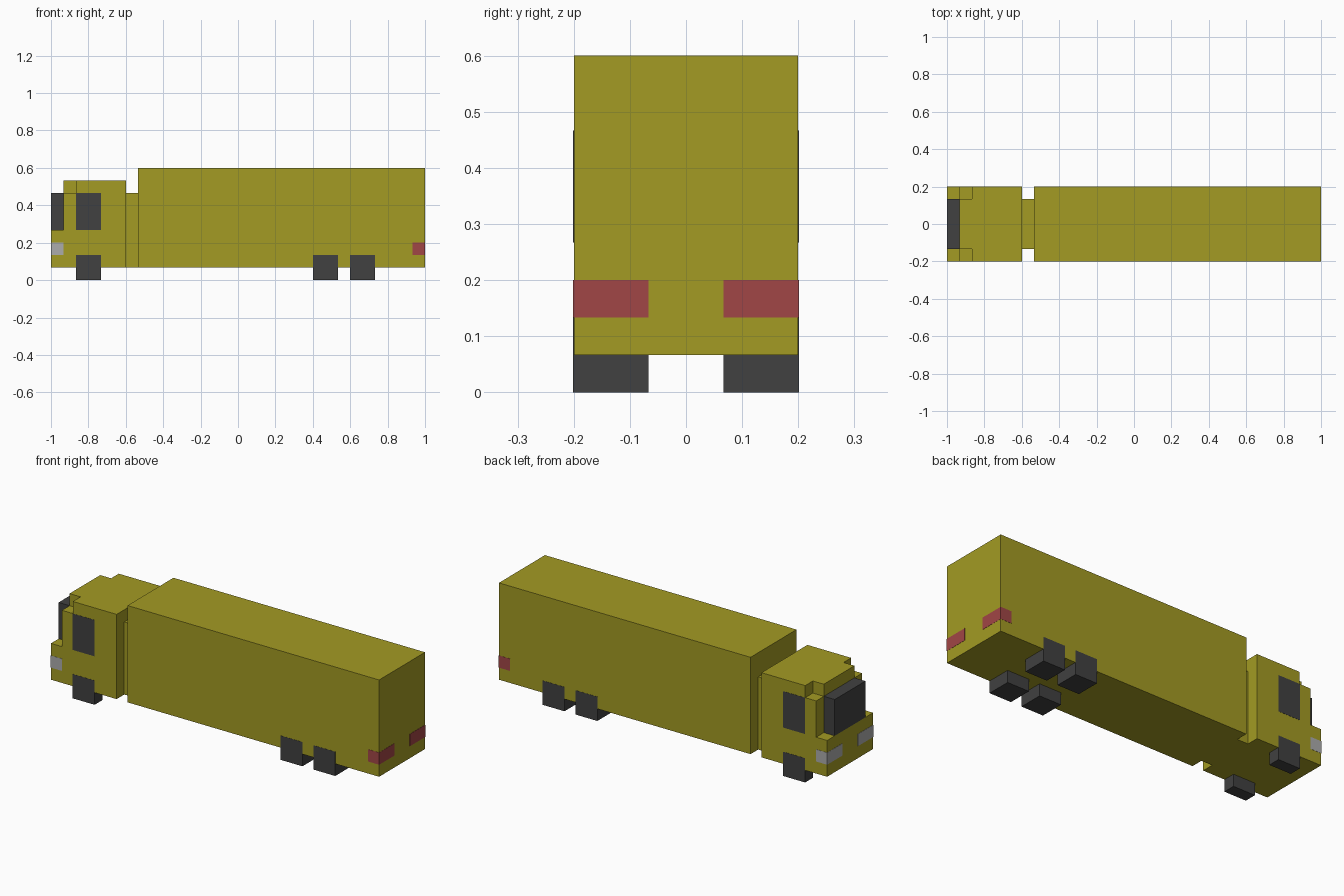
import bpy

if "Cube" in bpy.data.objects:
    bpy.data.objects.remove(bpy.data.objects["Cube"])

U = 1 / 15      # block size: the truck is 30 x 6 x 9 blocks
POKE = 0.001    # how far inlaid details stand proud of the body


def material(name, rgb):
    m = bpy.data.materials.new(name)
    m.diffuse_color = (*[(c / 255 / 12.92 if c < 11 else ((c / 255 + 0.055) / 1.055) ** 2.4)
                         for c in rgb], 1)
    m.use_nodes = True
    m.node_tree.nodes["Principled BSDF"].inputs["Base Color"].default_value = m.diffuse_color
    return m


YELLOW = material("olive_yellow", (163, 155, 35))
DARK = material("dark_grey", (65, 65, 65))
RED = material("tail_red", (161, 70, 70))
PALE = material("lamp_grey", (172, 172, 172))


def prism(name, profile, y0, y1, mat):
    """Extrude an x-z outline (anticlockwise seen from the front) from y0 to y1."""
    n = len(profile)
    verts = [(x, y, z) for y in (y0, y1) for x, z in profile]
    faces = [list(range(n)), list(range(2 * n - 1, n - 1, -1))]
    faces += [[(i + 1) % n, i, n + i, n + (i + 1) % n] for i in range(n)]
    mesh = bpy.data.meshes.new(name)
    mesh.from_pydata(verts, [], faces)
    mesh.materials.append(mat)
    obj = bpy.data.objects.new(name, mesh)
    bpy.context.collection.objects.link(obj)
    return obj


def box(name, x0, x1, y0, y1, z0, z1, mat):
    return prism(name, [(x0, z0), (x1, z0), (x1, z1), (x0, z1)], y0, y1, mat)


def pair(name, x0, x1, y0, y1, z0, z1, mat):
    """A box on the right (+y) side and its mirror copy on the left."""
    box(name + "_a", x0, x1, y0, y1, z0, z1, mat)
    box(name + "_b", x0, x1, -y1, -y0, z0, z1, mat)


W = 3 * U       # half width of the truck

# Cargo box and the narrower coupling in front of it
box("cargo_box", -8 * U, 1, -W, W, U, 9 * U, YELLOW)
box("coupling", -9 * U, -8 * U, -2 * U, 2 * U, U, 7 * U, YELLOW)

# Cab with stepped nose, roof lip and projecting windscreen
cab = [(-15, 1), (-9, 1), (-9, 8), (-13, 8), (-13, 7), (-14, 7), (-14, 4), (-15, 4)]
prism("cab", [(x * U, z * U) for x, z in cab], -W, W, YELLOW)
box("roof_lip", -14 * U, -13 * U, -2 * U, 2 * U, 7 * U, 8 * U, YELLOW)
box("windscreen", -1, -14 * U, -2 * U, 2 * U, 4 * U, 7 * U, DARK)

# Side windows
pair("side_window", -13 * U, -11 * U, W - 0.005, W + POKE, 4 * U, 7 * U, DARK)

# Wheels: narrow front pair, two wide rear pairs
pair("front_wheel", -13 * U, -11 * U, 2 * U, W + POKE, 0, 2 * U, DARK)
for label, x in (("middle_wheel", 6), ("rear_wheel", 9)):
    pair(label, x * U, (x + 2) * U, U, W + POKE, 0, 2 * U, DARK)

# Lamps wrapping round the corners
pair("headlamp", -1 - POKE, -14 * U, U, W + POKE, 2 * U, 3 * U, PALE)
pair("tail_lamp", 14 * U, 1 + POKE, U, W + POKE, 2 * U, 3 * U, RED)
